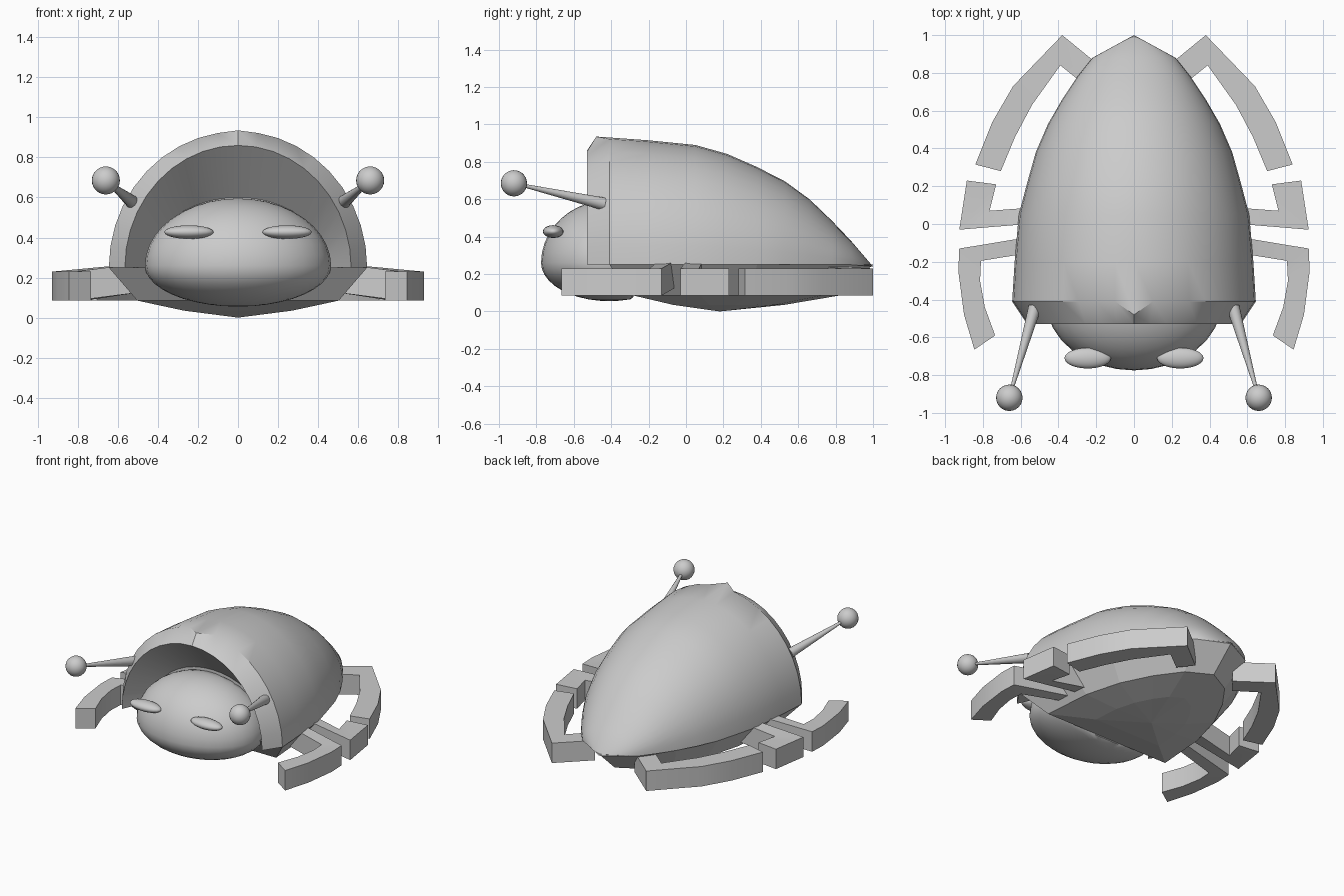
import bpy, bmesh, math
from mathutils import Vector

if "Cube" in bpy.data.objects:
    bpy.data.objects.remove(bpy.data.objects["Cube"])

BASE = 0.25


def finish(name, bm, smooth=None):
    bmesh.ops.recalc_face_normals(bm, faces=bm.faces)
    me = bpy.data.meshes.new(name)
    bm.to_mesh(me)
    bm.free()
    ob = bpy.data.objects.new(name, me)
    bpy.context.collection.objects.link(ob)
    if smooth:
        bpy.ops.object.select_all(action='DESELECT')
        ob.select_set(True)
        bpy.context.view_layer.objects.active = ob
        bpy.ops.object.shade_smooth_by_angle(angle=math.radians(smooth))
    return ob


def bridge(bm, a, b, closed=False):
    n = len(a)
    for i in range(n if closed else n - 1):
        j = (i + 1) % n
        bm.faces.new((a[i], a[j], b[j], b[i]))


def ellipsoid(name, centre, radii, seg=24, rings=14):
    bm = bmesh.new()
    bmesh.ops.create_uvsphere(bm, u_segments=seg, v_segments=rings, radius=1)
    for v in bm.verts:
        v.co = Vector(centre) + Vector(v.co[i] * radii[i] for i in range(3))
    return finish(name, bm, 60)


# Domed shell: arches (y, half width, height) running to a pointed tail
stations = [(-.41, .645, .68), (-.2, .632, .665), (.05, .61, .64), (.22, .565, .592),
            (.38, .52, .522), (.53, .455, .445), (.66, .38, .35), (.78, .30, .235),
            (.88, .22, .13)]
N = 20


def arch(bm, y, a, h):
    return [bm.verts.new((a * math.cos(math.pi * i / N), y,
                          BASE + h * math.sin(math.pi * i / N))) for i in range(N + 1)]


bm = bmesh.new()
lip = arch(bm, -.53, .565, .61)
rows = [arch(bm, *s) for s in stations]
throat = arch(bm, -.30, .46, .35)
rows[0][N // 2].co.y = -.48          # small notch at the crest
rows[0][N // 2].co.z = .935
for a, b in zip(rows, rows[1:]):
    bridge(bm, a, b)
bridge(bm, lip, rows[0])
bridge(bm, throat, lip)
bm.faces.new(throat)
tip = bm.verts.new((0, 1, BASE - .01))
for a, b in zip(rows[-1], rows[-1][1:]):
    bm.faces.new((a, b, tip))
for k in (0, N):
    bm.faces.new((lip[k], rows[0][k], throat[k]))
finish("shell", bm, 35)

# Faceted belly: shell outline shrinking to a low point
side = [(a, y) for y, a, h in stations[::2]]
outline = side + [(0, 1)] + [(-x, y) for x, y in reversed(side)] + [(0, -.41)]
bm = bmesh.new()
loops = []
for scale, z in ((1, BASE), (.78, .085), (.42, .035)):
    loops.append([bm.verts.new((x * scale, .18 + (y - .18) * scale, z)) for x, y in outline])
for a, b in zip(loops, loops[1:]):
    bridge(bm, a, b, True)
low = bm.verts.new((0, .18, 0))
for i, v in enumerate(loops[-1]):
    bm.faces.new((v, loops[-1][(i + 1) % len(outline)], low))
bm.faces.new(loops[0])
finish("belly", bm)

# Head: egg with a taller upper half and a flat back
bm = bmesh.new()
bmesh.ops.create_uvsphere(bm, u_segments=32, v_segments=20, radius=1)
for v in bm.verts:
    x, y, z = v.co
    v.co = (.465 * x, min(-.41 + .365 * y, -.28), .26 + z * (.335 if z > 0 else .205))
finish("head", bm, 50)

# Legs: flat ribbons given as (outer x, y, inner x, y, lift) sections
legs = {
    "front_leg": [(.50, -.06, .50, -.145, .04), (.925, -.13, .81, -.195, 0),
                  (.93, -.25, .815, -.30, 0), (.90, -.48, .79, -.44, 0),
                  (.845, -.665, .735, -.59, 0)],
    "middle_leg": [(.50, .005, .50, .09, .04), (.925, -.03, .765, .07, 0),
                   (.885, .23, .73, .21, 0)],
    "back_leg": [(.16, .82, .24, .72, .01), (.38, 1.0, .39, .84, 0),
                 (.64, .73, .54, .63, 0), (.75, .54, .63, .46, 0),
                 (.84, .315, .705, .28, 0)],
}


def leg(name, path, s):
    bm = bmesh.new()
    rings = [[bm.verts.new(p) for p in ((s * ox, oy, .085 + dz), (s * ox, oy, .23 + dz),
                                        (s * ix, iy, .23 + dz), (s * ix, iy, .085 + dz))]
             for ox, oy, ix, iy, dz in path]
    for a, b in zip(rings, rings[1:]):
        bridge(bm, a, b, True)
    bm.faces.new(rings[0])
    bm.faces.new(rings[-1])
    finish(name, bm, 20)


# Feeler: cone tapering towards a ball
def feeler(name, s):
    root, end = Vector((s * .525, -.44, .575)), Vector((s * .66, -.92, .685))
    d = end - root
    bm = bmesh.new()
    bmesh.ops.create_cone(bm, cap_ends=True, segments=16, radius1=.034, radius2=.006,
                          depth=d.length)
    bmesh.ops.rotate(bm, verts=bm.verts, matrix=d.to_track_quat('Z', 'Y').to_matrix())
    bmesh.ops.translate(bm, verts=bm.verts, vec=(root + end) / 2)
    finish(name, bm, 40)
    ellipsoid(name + "_ball", end, (.07, .07, .07))


for s, tag in ((1, "right"), (-1, "left")):
    for name, path in legs.items():
        leg(f"{tag}_{name}", path, s)
    feeler(f"{tag}_feeler", s)
    ellipsoid(f"{tag}_eye", (s * .245, -.71, .427), (.123, .055, .034))
